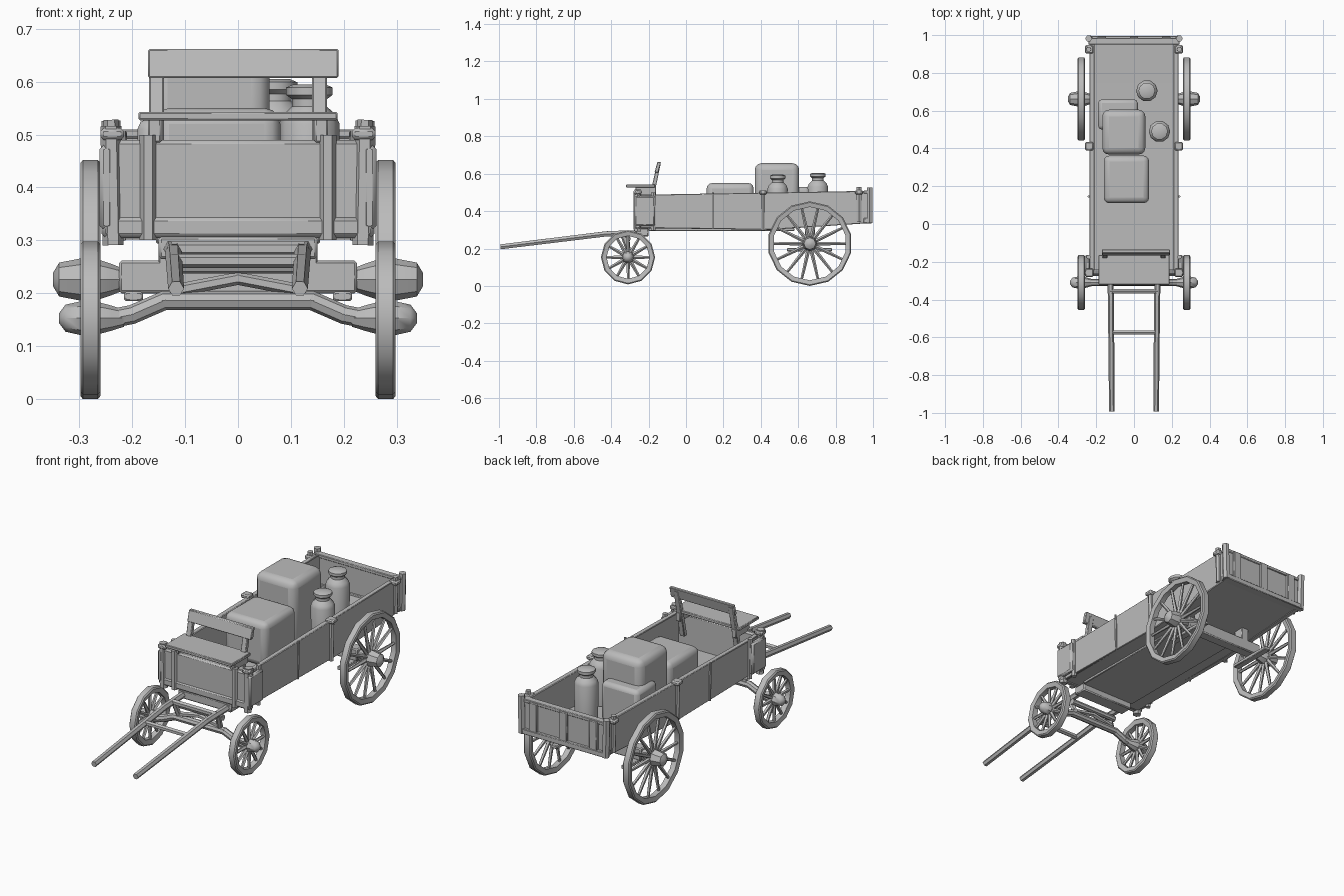
import bpy, bmesh, math
from mathutils import Vector

cube = bpy.data.objects.get("Cube")
if cube:
    bpy.data.objects.remove(cube, do_unlink=True)

GREY = (0.5, 0.5, 0.5, 1)
wood = bpy.data.materials.new("plain grey")
wood.use_nodes = True
wood.diffuse_color = GREY
wood.node_tree.nodes["Principled BSDF"].inputs["Base Color"].default_value = GREY


def finish(name, bm, bevel=0, segments=1):
    """Turn a bmesh into a named, shaded object."""
    bmesh.ops.recalc_face_normals(bm, faces=bm.faces)
    mesh = bpy.data.meshes.new(name)
    bm.to_mesh(mesh)
    bm.free()
    mesh.materials.append(wood)
    obj = bpy.data.objects.new(name, mesh)
    bpy.context.collection.objects.link(obj)
    if bevel:
        mod = obj.modifiers.new("soft edges", "BEVEL")
        mod.width, mod.segments = bevel, segments
    bpy.ops.object.select_all(action="DESELECT")
    obj.select_set(True)
    bpy.context.view_layer.objects.active = obj
    bpy.ops.object.shade_smooth_by_angle(angle=math.radians(40))
    return obj


def prism(name, outline, x0, x1, bevel=0.003, segments=1):
    """Extrude a (y, z) outline along x."""
    bm = bmesh.new()
    face = bm.faces.new([bm.verts.new((x0, y, z)) for y, z in outline])
    new = bmesh.ops.extrude_face_region(bm, geom=[face])["geom"]
    bmesh.ops.translate(bm, vec=(x1 - x0, 0, 0),
                        verts=[v for v in new if isinstance(v, bmesh.types.BMVert)])
    return finish(name, bm, bevel, segments)


def box(name, x, y, z, bevel=0.003, segments=1):
    return prism(name, [(y[0], z[0]), (y[1], z[0]), (y[1], z[1]), (y[0], z[1])],
                 x[0], x[1], bevel, segments)


def lathe(bm, profile, centre, axis, sides, closed=False):
    """Revolve (radius, distance) points around an axis."""
    turn = Vector((0, 0, 1)).rotation_difference(Vector(axis))
    rings = []
    for r, h in profile:
        rings.append([bm.verts.new(Vector(centre) + turn @ Vector(
            (r * math.cos(math.tau * i / sides), r * math.sin(math.tau * i / sides), h)))
            for i in range(sides)])
    pairs = list(zip(rings, rings[1:]))
    if closed:
        pairs.append((rings[-1], rings[0]))
    else:
        bm.faces.new(rings[0])
        bm.faces.new(rings[-1])
    for low, high in pairs:
        for i in range(sides):
            j = (i + 1) % sides
            bm.faces.new((low[i], low[j], high[j], high[i]))


def rod(bm, a, b, r0, r1, sides=6):
    a, b = Vector(a), Vector(b)
    lathe(bm, [(r0, 0), (r1, (b - a).length)], a, (b - a).normalized(), sides)


def bar(name, points, r, sides=6):
    """Round timber along a path, overlapping a little at the bends."""
    bm = bmesh.new()
    for a, b in zip(points, points[1:]):
        a, b = Vector(a), Vector(b)
        lap = (b - a).normalized() * 0.004
        rod(bm, a - lap, b + lap, r, r, sides)
    return finish(name, bm)


def wheel(name, side, y, z, radius, spokes, hub, tip):
    x = side * 0.279
    # rim
    bm = bmesh.new()
    inner = radius - 0.03
    lathe(bm, [(inner, -0.014), (radius - 0.006, -0.019), (radius, -0.014),
               (radius, 0.014), (radius - 0.006, 0.019), (inner, 0.014)],
          (x, y, z), (1, 0, 0), spokes, closed=True)
    finish(name + "_rim", bm)
    # spokes
    bm = bmesh.new()
    for i in range(spokes):
        a = math.tau * i / spokes
        d = Vector((0, math.cos(a), math.sin(a)))
        c = Vector((x, y, z))
        rod(bm, c + d * hub * 0.6, c + d * (inner + 0.004), 0.011, 0.007, 5)
    finish(name + "_spokes", bm)
    # hub
    bm = bmesh.new()
    lathe(bm, [(hub * 0.5, 0.215), (hub * 0.75, 0.24), (hub, 0.27), (hub, 0.297),
               (hub * 0.8, tip - 0.012), (hub * 0.3, tip)],
          (0, y, z), (side, 0, 0), 8)
    finish(name + "_hub", bm)


# Wagon bed
prism("floor", [(-0.25, 0.308), (0.45, 0.302), (0.97, 0.337), (0.97, 0.352),
                (0.45, 0.32), (-0.25, 0.324)], -0.23, 0.23)
box("under_floor_plank", (-0.155, 0.155), (-0.2, 0.58), (0.294, 0.31))
box("front_board", (-0.258, 0.258), (-0.268, -0.24), (0.31, 0.49), 0.008)
box("front_board_foot", (-0.258, 0.258), (-0.274, -0.24), (0.305, 0.345), 0.008)
box("tailgate", (-0.235, 0.235), (0.955, 0.98), (0.335, 0.505))
box("tailgate_top_rail", (-0.242, 0.242), (0.95, 0.985), (0.493, 0.51))
box("tailgate_bottom_rail", (-0.242, 0.242), (0.95, 0.995), (0.335, 0.362))
for x in (-0.17, 0, 0.17):
    box("tailgate_batten", (x - 0.022, x + 0.022), (0.97, 0.993), (0.335, 0.505))

for s, word in ((1, "left"), (-1, "right")):
    # sides and their posts
    prism(word + "_side_board", [(-0.26, 0.31), (0.45, 0.3), (0.97, 0.335),
          (0.97, 0.508), (-0.26, 0.487)], s * 0.21, s * 0.236)
    for y, low, high, r in ((-0.258, 0.295, 0.512, 0.02), (-0.175, 0.3, 0.495, 0.013),
                            (0.145, 0.308, 0.495, 0.006), (0.412, 0.3, 0.508, 0.013),
                            (0.925, 0.345, 0.524, 0.014), (0.982, 0.34, 0.522, 0.018)):
        bar(word + "_side_post", [(s * 0.236, y, low), (s * 0.24, y, high)], r)
    for y in (-0.258, 0.412, 0.925):
        box(word + "_post_cap", (s * 0.215, s * 0.26), (y - 0.022, y + 0.022),
            (0.49, 0.512), 0.006)
    box(word + "_front_corner", (s * 0.235, s * 0.262), (-0.276, -0.165), (0.32, 0.48), 0.008)
    bar(word + "_front_batten", [(s * 0.17, -0.266, 0.305), (s * 0.17, -0.266, 0.495)], 0.016)

    # seat supports
    box(word + "_seat_bracket", (s * 0.145, s * 0.17), (-0.27, -0.16), (0.485, 0.53))
    prism(word + "_backrest_post", [(-0.212, 0.4), (-0.188, 0.4), (-0.136, 0.65),
          (-0.156, 0.65)], s * 0.14, s * 0.168)

    # shafts
    bm = bmesh.new()
    rod(bm, (s * 0.117, -0.992, 0.209), (s * 0.122, -0.42, 0.279), 0.015, 0.016)
    rod(bm, (s * 0.122, -0.43, 0.278), (s * 0.125, -0.24, 0.285), 0.016, 0.016)
    finish(word + "_shaft", bm)
    bar(word + "_fore_strut", [(s * 0.125, -0.34, 0.28), (s * 0.115, -0.31, 0.2)], 0.014)
    bar(word + "_fore_brace", [(s * 0.12, -0.31, 0.205), (0, -0.31, 0.228)], 0.012)

    # wheels and rear supports
    wheel(word + "_front_wheel", s, -0.31, 0.153, 0.145, 12, 0.032, 0.338)
    wheel(word + "_rear_wheel", s, 0.662, 0.226, 0.226, 14, 0.04, 0.35)
    box(word + "_rear_bolster", (s * 0.11, s * 0.15), (0.635, 0.69), (0.25, 0.325))
    box(word + "_rear_bracket", (s * 0.18, s * 0.215), (0.54, 0.78), (0.185, 0.203))

# Seat
box("seat_plank", (-0.188, 0.188), (-0.32, -0.165), (0.527, 0.543))
prism("backrest_plank", [(-0.168, 0.607), (-0.148, 0.607), (-0.134, 0.662), (-0.153, 0.662)],
      -0.17, 0.19)

# Shaft crossbars, axles and fore carriage
for y, z, r in ((-0.575, 0.261, 0.013), (-0.355, 0.284, 0.014)):
    bar("shaft_crossbar", [(-0.122, y, z), (0.122, y, z)], r)
bar("front_axle", [(-0.24, -0.31, 0.152), (-0.2, -0.31, 0.16), (-0.14, -0.31, 0.186),
                   (0.14, -0.31, 0.186), (0.2, -0.31, 0.16), (0.24, -0.31, 0.152)], 0.018, 8)
bar("fore_carriage_beam", [(-0.13, -0.31, 0.252), (0.13, -0.31, 0.252)], 0.015, 8)
box("fore_bolster", (-0.15, 0.15), (-0.27, -0.2), (0.265, 0.308), 0.005)
box("rear_axle", (-0.225, 0.225), (0.635, 0.69), (0.2, 0.262), 0.005)

# Cargo
box("large_bundle", (-0.168, 0.06), (0.368, 0.605), (0.33, 0.656), 0.035, 3)
box("small_bundle", (-0.16, 0.08), (0.11, 0.362), (0.325, 0.55), 0.03, 3)
box("low_bundle", (-0.19, 0.02), (0.5, 0.66), (0.33, 0.53), 0.02, 2)

# Milk cans
for x, y, top in ((0.068, 0.705, 0.605), (0.135, 0.49, 0.595)):
    bm = bmesh.new()
    lathe(bm, [(0.054, 0.33 - top), (0.057, -0.075), (0.05, -0.058), (0.033, -0.042),
               (0.033, -0.028), (0.044, -0.02), (0.044, -0.006), (0.03, 0)],
          (x, y, top), (0, 0, 1), 10)
    finish("milk_can", bm)
